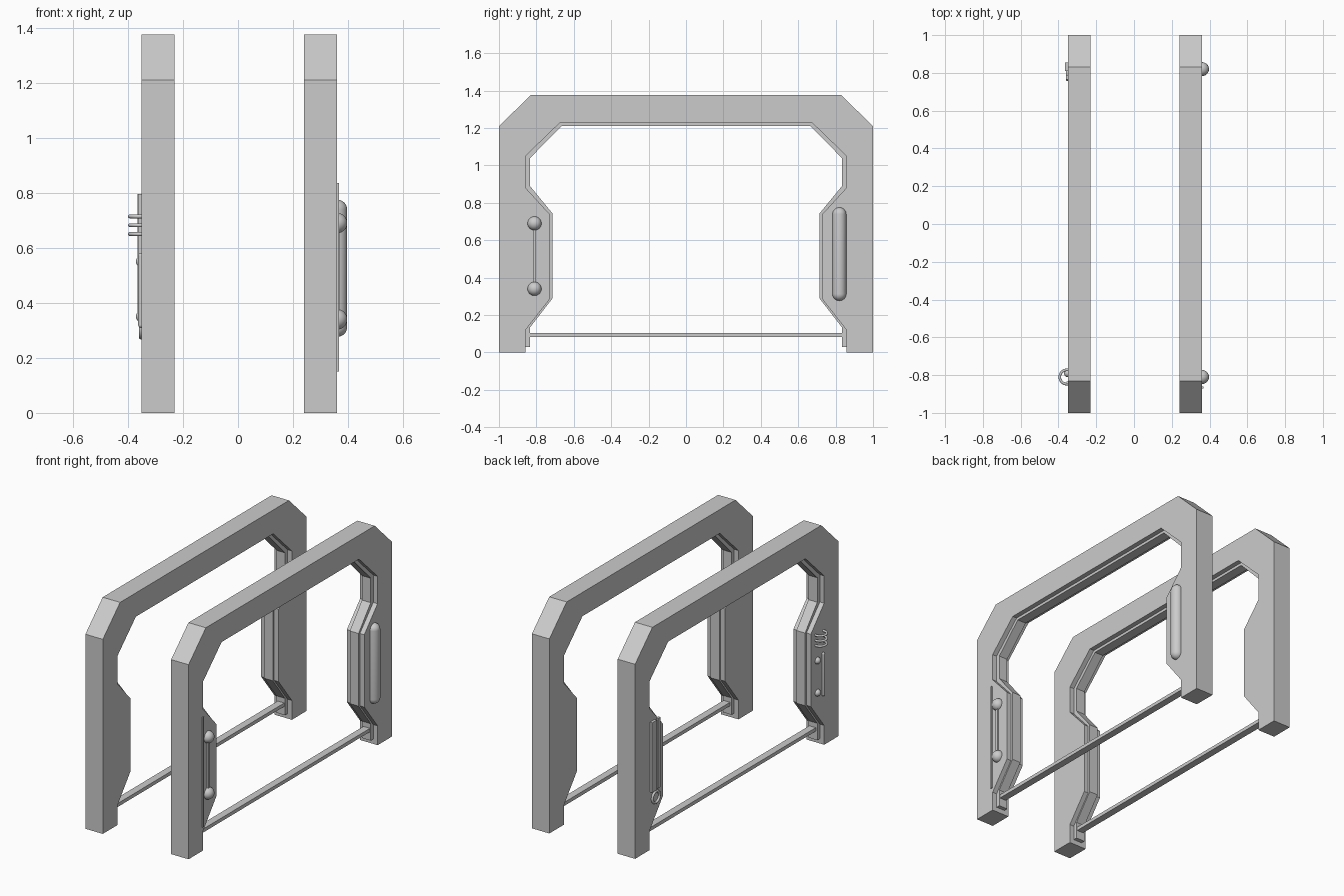
import bpy, bmesh, math
from mathutils import Matrix, Vector

if "Cube" in bpy.data.objects:
    bpy.data.objects.remove(bpy.data.objects["Cube"])


def finish(name, bm, smooth=False):
    bmesh.ops.recalc_face_normals(bm, faces=bm.faces[:])
    me = bpy.data.meshes.new(name)
    bm.to_mesh(me)
    bm.free()
    ob = bpy.data.objects.new(name, me)
    bpy.context.collection.objects.link(ob)
    if smooth:
        for p in me.polygons:
            p.use_smooth = True
    return ob


def prism(name, half, x0, x1):
    """Extrude along x a (y, z) half outline mirrored across y = 0."""
    pts = half + [(-y, z) for y, z in reversed(half)]
    bm = bmesh.new()
    face = bm.faces.new([bm.verts.new((x0, y, z)) for y, z in pts])
    ext = bmesh.ops.extrude_face_region(bm, geom=[face])
    vs = [g for g in ext["geom"] if isinstance(g, bmesh.types.BMVert)]
    bmesh.ops.translate(bm, verts=vs, vec=(x1 - x0, 0, 0))
    return finish(name, bm)


def arch(name, outer, inner, x0, x1):
    """Arch between an outer and inner outline, both listed foot to top."""
    full_out = outer + [(-y, z) for y, z in reversed(outer)]
    full_in = inner + [(-y, z) for y, z in reversed(inner)]
    pts = full_out + full_in[::-1]
    bm = bmesh.new()
    face = bm.faces.new([bm.verts.new((x0, y, z)) for y, z in pts])
    ext = bmesh.ops.extrude_face_region(bm, geom=[face])
    vs = [g for g in ext["geom"] if isinstance(g, bmesh.types.BMVert)]
    bmesh.ops.translate(bm, verts=vs, vec=(x1 - x0, 0, 0))
    return finish(name, bm)


def box(name, x, y, z):
    bm = bmesh.new()
    bmesh.ops.create_cube(bm, size=1)
    lo, hi = Vector((x[0], y[0], z[0])), Vector((x[1], y[1], z[1]))
    bmesh.ops.scale(bm, vec=hi - lo, verts=bm.verts[:])
    bmesh.ops.translate(bm, vec=(lo + hi) / 2, verts=bm.verts[:])
    return finish(name, bm)


def capsule(name, x, y, z0, z1, r):
    """Upright capsule; a plain ball when z0 == z1."""
    bm = bmesh.new()
    bmesh.ops.create_uvsphere(bm, u_segments=24, v_segments=16, radius=r)
    mid = (z0 + z1) / 2
    if z1 > z0:
        bmesh.ops.bisect_plane(bm, geom=bm.verts[:] + bm.edges[:] + bm.faces[:],
                               plane_co=(0, 0, r * 0.05), plane_no=(0, 0, 1))
        for v in bm.verts:
            v.co.z += (z1 - z0) / 2 * (1 if v.co.z > r * 0.02 else -1)
    bmesh.ops.translate(bm, vec=(x, y, mid), verts=bm.verts[:])
    return finish(name, bm, True)


def ring(name, loc, R, r, facing_x=False):
    rot = (0, math.pi / 2, 0) if facing_x else (0, 0, 0)
    bpy.ops.mesh.primitive_torus_add(location=loc, rotation=rot, major_radius=R,
                                     minor_radius=r, major_segments=32, minor_segments=10)
    ob = bpy.context.object
    ob.name = name
    bpy.ops.object.shade_smooth()


outer = [(1, 0), (1, 1.21), (0.83, 1.375)]
opening = [(0.858, 0), (0.858, 0.12), (0.727, 0.287), (0.727, 0.737),
           (0.858, 0.88), (0.858, 1.05), (0.675, 1.227)]
lip = [(0.833, 0.03), (0.833, 0.135), (0.713, 0.29), (0.713, 0.742),
       (0.833, 0.888), (0.833, 1.04), (0.665, 1.21)]

# Two matching arches, each with a recessed lip and a low crossbar
for side, x in (("left", -0.35), ("right", 0.24)):
    arch(side + "_arch", outer, opening, x, x + 0.12)
    arch(side + "_inner_lip", [(0.858, 0.03)] + opening[1:], lip, x + 0.03, x + 0.09)
    box(side + "_crossbar", (x + 0.04, x + 0.085), (-0.835, 0.835), (0.083, 0.105))

# Right arch fittings: long grip, two knobs on a rod, trim strip
capsule("long_grip", 0.36, 0.82, 0.313, 0.738, 0.037)
for z in (0.34, 0.69):
    capsule("knob", 0.36, -0.81, z, z, 0.037)
box("knob_rod", (0.355, 0.37), (-0.819, -0.803), (0.34, 0.69))
box("right_trim_strip", (0.355, 0.367), (-0.87, -0.859), (0.15, 0.835))

# Left arch fittings, front post: stacked rings, small knobs, rod
for z in (0.65, 0.682, 0.714):
    ring("stacked_ring", (-0.355, -0.81, z), 0.038, 0.007)
for z in (0.35, 0.55):
    capsule("small_knob", -0.35, -0.79, z, z, 0.021)
capsule("small_rod", -0.352, -0.845, 0.32, 0.57, 0.011)

# Left arch fittings, back post: twin bars and a flat ring
box("wide_bar", (-0.366, -0.345), (0.81, 0.855), (0.36, 0.795))
box("narrow_bar", (-0.361, -0.345), (0.765, 0.79), (0.36, 0.795))
ring("flat_ring", (-0.353, 0.80, 0.31), 0.035, 0.008, True)
